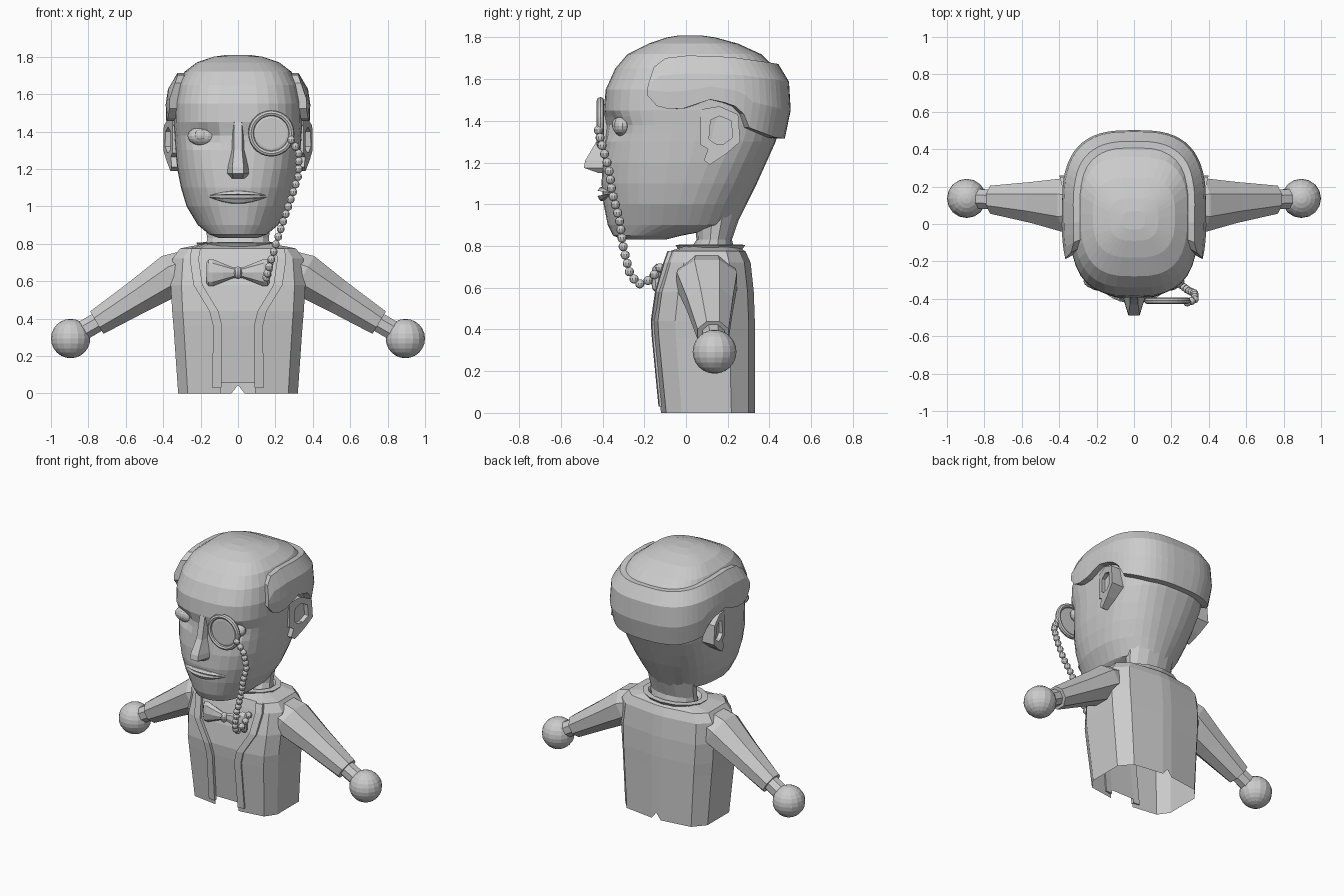
import bpy, bmesh, math
from mathutils import Vector

if "Cube" in bpy.data.objects:
    bpy.data.objects.remove(bpy.data.objects["Cube"])

grey = bpy.data.materials.new("plain_grey")
grey.diffuse_color = (0.6, 0.6, 0.6, 1)
grey.use_nodes = True
grey.node_tree.nodes["Principled BSDF"].inputs["Base Color"].default_value = grey.diffuse_color


def finish(name, bm):
    bmesh.ops.recalc_face_normals(bm, faces=bm.faces)
    me = bpy.data.meshes.new(name)
    bm.to_mesh(me)
    bm.free()
    me.materials.append(grey)
    ob = bpy.data.objects.new(name, me)
    bpy.context.collection.objects.link(ob)
    return ob


def loft(name, rings, closed=True, cap0=True, cap1=True):
    bm = bmesh.new()
    vs = [[bm.verts.new(p) for p in r] for r in rings]
    n = len(rings[0])
    for a, b in zip(vs, vs[1:]):
        for i in range(n if closed else n - 1):
            j = (i + 1) % n
            bm.faces.new((a[i], a[j], b[j], b[i]))
    if cap0:
        bm.faces.new(vs[0])
    if cap1:
        bm.faces.new(vs[-1])
    return finish(name, bm)


def ball(name, c, s, u=16, v=10):
    bm = bmesh.new()
    bmesh.ops.create_uvsphere(bm, u_segments=u, v_segments=v, radius=1)
    for p in bm.verts:
        p.co = Vector((p.co.x * s[0] + c[0], p.co.y * s[1] + c[1], p.co.z * s[2] + c[2]))
    return finish(name, bm)


def interp(t, table):
    # linear lookup in rows whose first entry is the key
    if t <= table[0][0]:
        return table[0][1:]
    for a, b in zip(table, table[1:]):
        if t <= b[0]:
            k = (t - a[0]) / (b[0] - a[0])
            return tuple(p + (q - p) * k for p, q in zip(a[1:], b[1:]))
    return table[-1][1:]


# Head: egg-shaped sections (z, front y, back y, half width)
HEAD = [(.83, -.30, -.10, .10), (.85, -.35, -.02, .155), (.90, -.375, .24, .215),
        (1.0, -.395, .29, .275), (1.1, -.405, .34, .305), (1.2, -.40, .385, .325),
        (1.3, -.39, .43, .335), (1.38, -.385, .45, .34), (1.45, -.395, .46, .345),
        (1.55, -.385, .46, .345), (1.65, -.34, .43, .325), (1.72, -.28, .36, .285),
        (1.77, -.18, .25, .22), (1.80, -.09, .14, .13), (1.81, -.03, .07, .06)]


def section(z):
    yf, yb, w = interp(z, HEAD)
    n = 2.2 + .7 * min(1, max(0, (z - 1.0) / .45))
    return yf, yb, w, yf * .47 + yb * .53, n


def head_pt(th, z, off=0):
    yf, yb, w, yc, n = section(z)
    s, c = math.sin(th), math.cos(th)
    x = math.copysign(abs(s) ** (2 / n), s) * (w + off)
    d = (yc - yf if c > 0 else yb - yc) + off
    return Vector((x, yc - math.copysign(abs(c) ** (2 / n), c) * d, z))


def face_y(x, z):
    yf, yb, w, yc, n = section(z)
    return yc - (yc - yf) * (1 - (abs(x) / w) ** n) ** (1 / n)


rings = []
for z in sorted([r[0] for r in HEAD] + [1.34, 1.42]):
    ring = []
    for i in range(36):
        p = head_pt(i * math.tau / 36, z)
        if p.y < 0:  # eye sockets
            p.y += .045 * math.exp(-((abs(p.x) - .18) / .08) ** 2 - ((z - 1.37) / .06) ** 2)
        ring.append(p)
    rings.append(ring)
loft("head", rings)

# Hair: thick band round the sides and back
LOW = [(-.18, 1.56), (-.15, 1.49), (-.09, 1.455), (0, 1.46), (.08, 1.51), (.17, 1.49),
       (.25, 1.46), (.29, 1.37), (.42, 1.32), (.5, 1.31)]
TOP = [(-.18, 1.64), (-.13, 1.70), (.02, 1.715), (.25, 1.705), (.42, 1.68), (.5, 1.665)]
rings = []
for i in range(37):
    th = math.radians(68 + 224 * i / 36)
    y = head_pt(th, 1.55).y
    lo, hi = interp(y, LOW)[0], interp(y, TOP)[0]
    crease = max(hi - .085, lo + .02)
    rings.append([head_pt(th, lo, -.02), head_pt(th, lo, .04),
                  head_pt(th, lo * .5 + crease * .5, .042), head_pt(th, crease, .045),
                  head_pt(th, hi, .035), head_pt(th, hi, -.02)])
loft("hair_band", rings)

# Ears with recessed middle, and eyes
EAR = [(.07, 1.455), (.16, 1.47), (.25, 1.43), (.26, 1.30), (.19, 1.24), (.115, 1.19),
       (.086, 1.21), (.105, 1.265), (.07, 1.285)]
for s, side in ((-1, "left"), (1, "right")):
    def ear_x(y):
        return .35 + (y - .07) * .26
    inner = []
    for y, z in EAR:
        d = Vector((y - .165, z - 1.355)).normalized() * .068
        inner.append((.165 + d.x, 1.355 + d.y))
    loft("ear_" + side, [[(s * .29, y, z) for y, z in EAR],
                         [(s * ear_x(y), y, z) for y, z in EAR],
                         [(s * ear_x(y), y, z) for y, z in inner],
                         [(s * (ear_x(y) - .03), y, z) for y, z in inner]])
    ball("eye_" + side, (s * .19, -.305, 1.375), (.08, .045, .05))
    ball("iris_" + side, (s * .20, -.335, 1.38), (.032, .02, .032), 12, 6)

# Nose
loft("nose", [[(-w, -.34, z), (-t, yf, z), (t, yf, z), (w, -.34, z)] for z, w, t, yf in
              ((1.45, .035, .02, -.395), (1.30, .045, .022, -.43), (1.21, .07, .03, -.483),
               (1.175, .075, .03, -.49), (1.15, .06, .025, -.42))])

# Lips follow the curve of the face
for name, dz, z0 in (("upper_lip", .03, 1.057), ("lower_lip", -.04, 1.05)):
    rings = []
    for i in range(9):
        x = -.155 + .31 * i / 8
        k = 1.02 - (x / .155) ** 2
        f = face_y(x, 1.05)
        rings.append([(x, f + .03, z0), (x, f - .012 - .012 * k, z0 + dz * .25 * k),
                      (x, f - .012 * k, z0 + dz * .8 * k), (x, f + .03, z0 + dz * k)])
    loft(name, rings)


# Neck and collar
def oval(z, rx, y0, y1, n=14):
    return [(rx * math.sin(i * math.tau / n),
             (y0 + y1) / 2 - (y1 - y0) / 2 * math.cos(i * math.tau / n), z) for i in range(n)]


loft("neck", [oval(.72, .18, -.02, .25), oval(.83, .17, .05, .22), oval(.96, .18, .04, .265)])
loft("collar", [oval(.77, .20, -.03, .26), oval(.805, .23, -.05, .285),
                oval(.808, .19, -.01, .25), oval(.78, .17, .02, .23)], cap0=False, cap1=False)

# Jacket: open at the front and bottom (z, half width, front y, back y, opening)
BODY = [(0, .32, -.12, .33, .09), (.36, .345, -.155, .33, .085), (.44, .352, -.16, .33, .105),
        (.58, .36, -.14, .325, .19), (.72, .35, -.10, .31, .21), (.775, .31, -.08, .285, .20),
        (.80, .18, .0, .24, .15)]
rings = []
for z, w, yf, yb, xo in BODY:
    d = yb - yf
    half = [(xo, yf, z), (max(w * .84, xo + .005), yf + .025, z), (w, yf + .22 * d, z),
            (w, yf + .75 * d, z), (w * .78, yb - .03, z), (.035, yb, z)]
    vent = (0, yb, .045 if z == 0 else z)
    rings.append(half + [vent] + [(-x, y, q) for x, y, q in reversed(half)])
loft("jacket", rings, closed=False, cap0=False, cap1=False)

# Shirt front behind the opening
rings = []
for z in (.055, .36, .44, .58, .72, .775, .80):
    w, yf, yb, xo = interp(z, BODY)
    rings.append([(x, yf + .012, z) for x in (-xo - .03, 0, xo + .03)])
loft("shirt_front", rings, closed=False, cap0=False, cap1=False)

for s, side in ((-1, "left"), (1, "right")):
    # Lapel strip along the opening
    rings = []
    for z in (.03, .36, .44, .58, .72, .775):
        w, yf, yb, xo = interp(z, BODY)
        rings.append([(s * x, yf + dy, z) for x, dy in
                      ((xo, .012), (xo, -.009), (xo + .048, -.004), (xo + .048, .015))])
    loft("lapel_" + side, rings)

    # Sleeve, cuff and round hand along a sloping arm
    axis = Vector((.86, 0, -.51))
    up = Vector((.51, 0, .86))

    def arm_ring(x, y, z, ry, rz):
        r = []
        for i in range(8):
            a = (i + .5) * math.tau / 8
            p = Vector((x, y, z)) + up * rz * 1.08 * math.sin(a)
            p.y += ry * 1.08 * math.cos(a)
            r.append((s * p.x, p.y, p.z))
        return r
    loft("sleeve_" + side, [arm_ring(.27, .10, .67, .13, .10), arm_ring(.35, .10, .635, .145, .115),
                            arm_ring(.53, .115, .52, .11, .092), arm_ring(.755, .13, .378, .075, .07),
                            arm_ring(.755, .13, .378, .05, .05), arm_ring(.735, .13, .39, .05, .05)])
    loft("cuff_" + side, [arm_ring(.73, .13, .393, .052, .052), arm_ring(.83, .135, .335, .052, .052)])
    ball("hand_" + side, (s * .895, .137, .293), (.105,) * 3, 16, 12)

    # Bow tie wing
    rings = []
    for x, h, t in ((.0, .025, .018), (.03, .03, .02), (.08, .05, .028), (.135, .072, .03),
                    (.158, .07, .022), (.168, .055, .008)):
        rings.append([(s * x, -.14 + t * math.cos(i * math.tau / 8),
                       .645 + h * math.sin(i * math.tau / 8)) for i in range(8)])
    loft("bow_wing_" + side, rings)
ball("bow_knot", (0, -.15, .645), (.022, .03, .034), 10, 8)

# Monocle rim and lens
cx, cy, cz = .178, -.41, 1.39
rings = []
for i in range(29):
    a = i * math.tau / 28
    rings.append([(cx + (.108 + .016 * math.cos(b)) * math.cos(a), cy + .018 * math.sin(b),
                   cz + (.108 + .016 * math.cos(b)) * math.sin(a))
                  for b in [k * math.tau / 8 for k in range(8)]])
loft("monocle_rim", rings, cap0=False, cap1=False)
loft("monocle_lens", [[(cx + r * math.cos(i * math.tau / 28), y, cz + r * math.sin(i * math.tau / 28))
                       for i in range(28)] for r, y in ((.1, -.405), (.1, -.412), (.083, -.417))])

# Bead chain hanging from the monocle to the bow tie
PATH = [Vector(p) for p in ((.285, -.42, 1.355), (.325, -.405, 1.29), (.325, -.37, 1.17),
                            (.29, -.355, 1.06), (.245, -.32, .93), (.20, -.30, .79),
                            (.165, -.27, .67), (.15, -.23, .615), (.16, -.17, .64), (.17, -.12, .70))]
step, carry, count = .043, 0.0, 0
for a, b in zip(PATH, PATH[1:]):
    length = (b - a).length
    while carry <= length:
        count += 1
        ball("chain_bead_%d" % count, a.lerp(b, carry / length), (.022,) * 3, 10, 7)
        carry += step
    carry -= length
